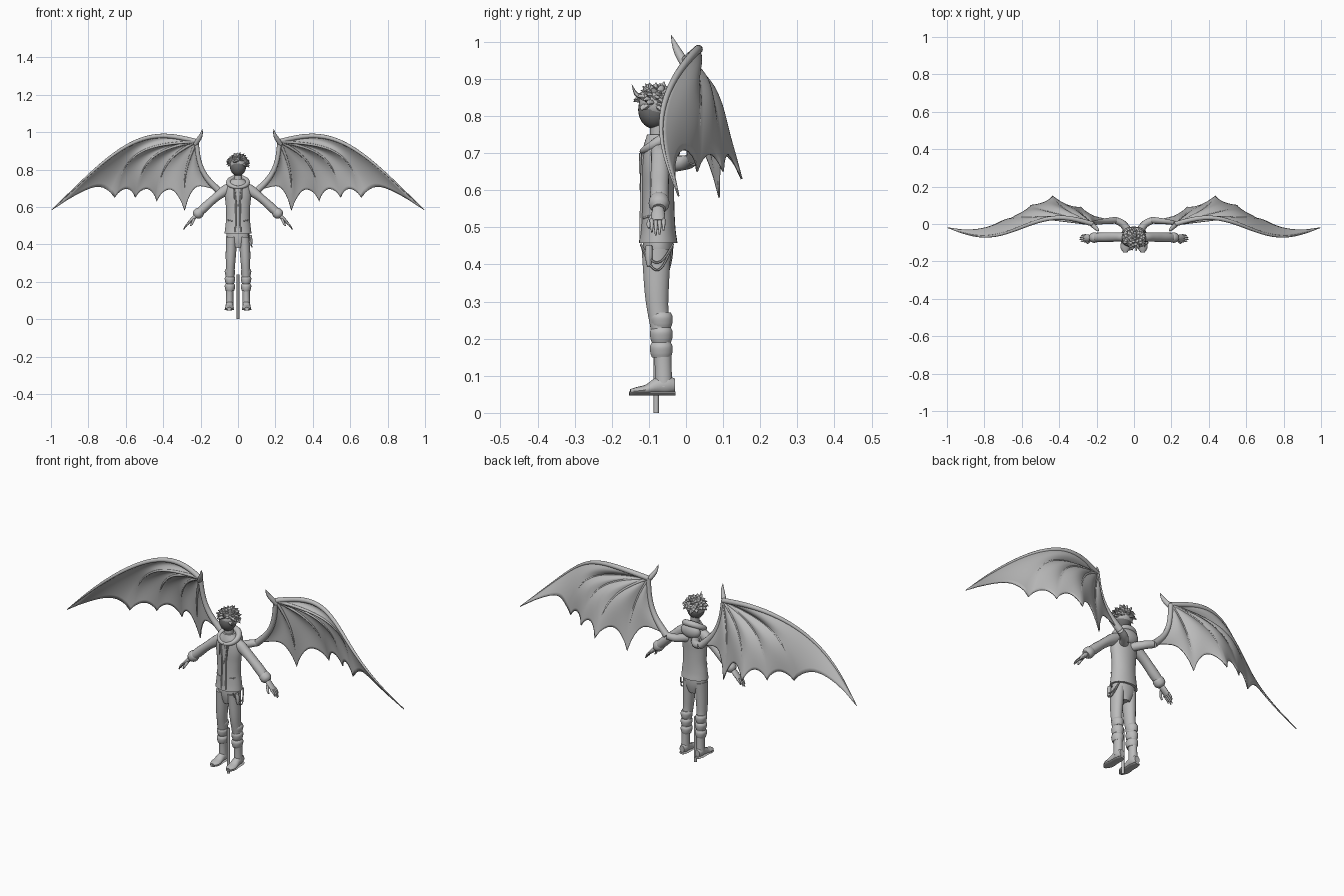
import bpy, bmesh, math, random
from mathutils import Vector

if "Cube" in bpy.data.objects:
    bpy.data.objects.remove(bpy.data.objects["Cube"])
random.seed(4)
ALONG_X, ALONG_Y, ALONG_Z = Vector((1, 0, 0)), Vector((0, 1, 0)), Vector((0, 0, 1))
BODY_Y = -.075


def material(name, value):
    mat = bpy.data.materials.new(name)
    mat.use_nodes = True
    mat.diffuse_color = (value, value, value, 1)
    mat.node_tree.nodes["Principled BSDF"].inputs["Base Color"].default_value = mat.diffuse_color
    return mat


GREY = material("plain grey", .5)
DARK = material("shaded grey", .16)


def finish(name, bm, mat=GREY):
    bmesh.ops.recalc_face_normals(bm, faces=bm.faces)
    mesh = bpy.data.meshes.new(name)
    bm.to_mesh(mesh)
    bm.free()
    mesh.materials.append(mat)
    part = bpy.data.objects.new(name, mesh)
    bpy.context.collection.objects.link(part)
    bpy.ops.object.select_all(action="DESELECT")
    part.select_set(True)
    bpy.context.view_layer.objects.active = part
    bpy.ops.object.shade_smooth_by_angle(angle=math.radians(50))
    return part


def smooth(values):
    """Turn points, radii, a constant or a rule into a function of t from 0 to 1."""
    if callable(values):
        return values
    if isinstance(values, float):
        return lambda t: values
    keys = [Vector(v) if isinstance(v, tuple) else v for v in values]
    last = len(keys) - 1

    def sample(t):
        k = min(int(t * last), last - 1)
        u = t * last - k
        a, b, c, d = (keys[min(max(k + step, 0), last)] for step in (-1, 0, 1, 2))
        return b + (c - a + (a * 2 - b * 5 + c * 4 - d + (b * 3 - c * 3 + d - a) * u) * u) * (u / 2)
    return sample


def arc(start, end, bend, wave=(0, 0, 0)):
    """Line between two points, bowed once by bend and twice by wave."""
    start, end, bend, wave = map(Vector, (start, end, bend, wave))
    return lambda t: (start.lerp(end, t) + bend * math.sin(math.pi * t)
                      + wave * math.sin(math.tau * t))


def sweep(name, line, wide, deep=None, steps=16, sides=12, ref=ALONG_Y, mirror=1, mat=GREY):
    """Sweep an ellipse along a line; deep is the radius along ref."""
    line, wide, deep = smooth(line), smooth(wide), smooth(deep or wide)
    bm = bmesh.new()
    rings = []
    for i in range(steps + 1):
        t = i / steps
        tangent = (line(min(t + .01, 1)) - line(max(t - .01, 0))).normalized()
        across = tangent.cross(ref).normalized()
        up = across.cross(tangent)
        ring = []
        for j in range(sides):
            turn = math.tau * j / sides
            p = line(t) + across * wide(t) * math.cos(turn) + up * deep(t) * math.sin(turn)
            ring.append(bm.verts.new((p.x * mirror, p.y, p.z)))
        rings.append(ring)
    for low, high in zip(rings, rings[1:]):
        for j in range(sides):
            bm.faces.new((low[j - 1], low[j], high[j], high[j - 1]))
    bm.faces.new(rings[0])
    bm.faces.new(rings[-1])
    return finish(name, bm, mat)


def ball(name, centre, scale, mat=GREY):
    bm = bmesh.new()
    bmesh.ops.create_uvsphere(bm, u_segments=24, v_segments=14, radius=1)
    bmesh.ops.scale(bm, vec=scale, verts=bm.verts)
    bmesh.ops.translate(bm, vec=centre, verts=bm.verts)
    finish(name, bm, mat)


def collar_loop(t):
    turn = math.tau * t
    return Vector((math.sin(turn) * .05, BODY_Y - math.cos(turn) * .042, .73 - math.cos(turn) * .025))


# Torso, jacket and neck
sweep("jacket", [(0, BODY_Y, .458), (0, BODY_Y, .75)], [.072, .068, .063, .065, .07, .06, .03],
      [.052, .047, .044, .043, .044, .04, .03], steps=30, sides=28)
sweep("hips", [(0, BODY_Y, .38), (0, BODY_Y, .48)], [.03, .06, .06], [.03, .04, .04], sides=20)
sweep("neck", [(0, BODY_Y, .73), (0, BODY_Y, .79)], .022)
sweep("collar", collar_loop, [.008, .014, .016, .014, .008], steps=40, ref=ALONG_Z)
ball("hood", (0, -.04, .715), (.055, .026, .038))
sweep("shirt_front", [(0, -.12, .47), (0, -.116, .7)], [.012, .01, .015], .004)
sweep("necktie", [(0, -.122, .6), (0, -.12, .7)], [.003, .008, .005], .003)

# Head and hair
ball("head", (0, -.085, .817), (.043, .044, .052), DARK)
crown = Vector((0, -.08, .833))
ball("hair_cap", crown, (.048, .047, .046))
LOCKS = 64
for i in range(LOCKS):
    height = 1 - (i + .5) / LOCKS * 1.25
    turn = i * math.pi * (3 - math.sqrt(5))
    flat = math.sqrt(1 - height * height)
    out = Vector((flat * math.cos(turn), flat * math.sin(turn), height))
    if out.y < -.55 and height < .15:
        continue
    curl = ALONG_Z.cross(out) * random.uniform(-.01, .01) + ALONG_Z * flat * .004
    root = crown + out * .036
    tip = root + out * random.uniform(.022, .034) + curl - ALONG_Z * flat * .012
    sweep(f"hair_lock_{i}", arc(root, tip, curl), [.013, .009, .0005], [.009, .007, .0005],
          steps=5, sides=6, ref=Vector((0, .3, 1)))
sweep("hair_tuft", [(.015, -.11, .855), (.012, -.133, .858), (.01, -.146, .885)], [.01, .006, .0005],
      sides=6, ref=ALONG_X)

WRIST = (.222, 0, .95)
ROOT = (.1, .02, .685)
TIPS = {"outer": (.66, .03, .65), "third": (.55, .1, .65), "second": (.435, .15, .63), "inner": (.285, .09, .58)}
DIPS = (.14, .09, .12, .2, .24)


def wing_membrane(name, bones, mirror):
    """Fan of scalloped panels between neighbouring bones."""
    bm = bmesh.new()
    rows, columns = 28, 10
    for first, second, dip in zip(bones, bones[1:], DIPS):
        grid = []
        for j in range(columns + 1):
            u = j / columns
            bulge = math.sin(math.pi * u)
            column = []
            for i in range(rows + 1):
                t = i / rows
                reach = t * (1 - dip * max(bulge, 0) ** .7)
                p = first(reach).lerp(second(reach), u) + ALONG_Y * bulge * math.sin(math.pi * t) * .016
                column.append(bm.verts.new((p.x * mirror, p.y, p.z)))
            grid.append(column)
        for near, far in zip(grid, grid[1:]):
            for i in range(rows):
                bm.faces.new((near[i], near[i + 1], far[i + 1], far[i]))
    bmesh.ops.remove_doubles(bm, verts=bm.verts, dist=.0004)
    skin = finish(name, bm)
    thickness = skin.modifiers.new("thickness", "SOLIDIFY")
    thickness.thickness = .005
    thickness.offset = 0


for mirror, side in ((1, "left"), (-1, "right")):
    def limb(part, line, wide, deep=None, **options):
        sweep(f"{side}_{part}", line, wide, deep, mirror=mirror, **options)

    # Leg with gathered folds, shoe and sole
    limb("leg", [(.034, -.08, .44), (.04, -.078, .3), (.043, -.065, .2), (.045, -.06, .07)],
         [.03, .028, .024, .023, .019, .021], [.04, .035, .029, .027, .023, .024], steps=30, sides=18)
    for height in (.25, .21, .17):
        limb("trouser_fold", [(.043, -.066, height - .02), (.043, -.067, height + .02)],
             [.022, .026, .028, .022], [.026, .03, .031, .026], sides=18)
    limb("shoe", [(.045, -.03, .074), (.045, -.07, .074), (.046, -.11, .062), (.047, -.15, .058)],
         [.018, .025, .022, .014, .011, .006], [.014, .021, .021, .023, .024, .012], ref=ALONG_X)
    limb("sole", [(.045, -.028, .052), (.047, -.153, .052)], .005, [.014, .023, .023, .026, .01], ref=ALONG_X)

    # Sleeve, cuff and hand
    limb("sleeve", [(.045, -.07, .705), (.12, -.07, .65), (.205, -.072, .573)],
         [.024, .028, .024, .022, .024, .022], .025, steps=24, sides=16)
    limb("cuff", [(.195, -.072, .582), (.229, -.073, .55)], [.02, .027, .027, .018], sides=16)
    limb("palm", [(.222, BODY_Y, .556), (.262, BODY_Y, .516)], [.011, .011, .008], [.014, .018, .018])
    for f, reach in enumerate((.026, .033, .031, .022)):
        knuckle = Vector((.258, f * .0105 - .092, .52))
        limb(f"finger_{f}", arc(knuckle, knuckle + Vector((reach, 0, reach * -1.25)), (.002, 0, .002)),
             [.006, .005, .0025], sides=8)
    limb("thumb", [(.235, -.087, .535), (.246, -.1, .512), (.254, -.1, .498)], [.007, .006, .003])

    # Jacket opening trim, pocket flap and hood string
    limb("jacket_edge", [(.014, -.122, .465), (.012, -.119, .62), (.022, -.115, .7)], .004)
    limb("pocket_flap", [(.03, -.114, .525), (.055, -.1, .53)], .003)
    limb("hood_string", [(.022, -.123, .7), (.022, -.124, .645)], .003)

    # Wing bones, all starting at the wrist joint
    bones = [arc(WRIST, (.995, -.02, .585), (0, -.01, .15), (0, .045, .015))]
    limb("leading_edge", bones[0], [.013, .011, .007, .002], steps=40)
    for k, (finger, tip) in enumerate(TIPS.items()):
        bones.append(arc(WRIST, tip, Vector((.1, .02, .08)) * (1 - k / 4)))
        limb(finger + "_finger_bone", bones[-1], [.008, .005, .001], steps=30, sides=8)
    bones.append(arc(WRIST, ROOT, (.03, 0, -.02)))
    limb("wing_forearm", bones[-1], [.012, .013, .018], steps=24)
    limb("wing_upper_arm", [ROOT, (.06, 0, .675), (.025, -.045, .67)], [.018, .02, .022])
    limb("wing_claw", [(.228, 0, .935), (.2, -.025, .98), (.19, -.04, 1.018)], [.012, .012, .007, .0005])
    wing_membrane(side + "_wing_membrane", bones, mirror)

# Hip chains and pouch on the left side
for drop in (.07, .05):
    sweep("hip_chain", arc((.055, -.122, .455), (.055, -.035, .455), (.02, 0, -drop)), .003,
          steps=24, sides=6, ref=ALONG_X)
sweep("hip_pouch", [(.064, -.1, .45), (.07, -.1, .395)], [.009, .01, .005])

# Support peg
sweep("support_peg", [(0, -.08, 0), (0, -.08, .24)], .007)
